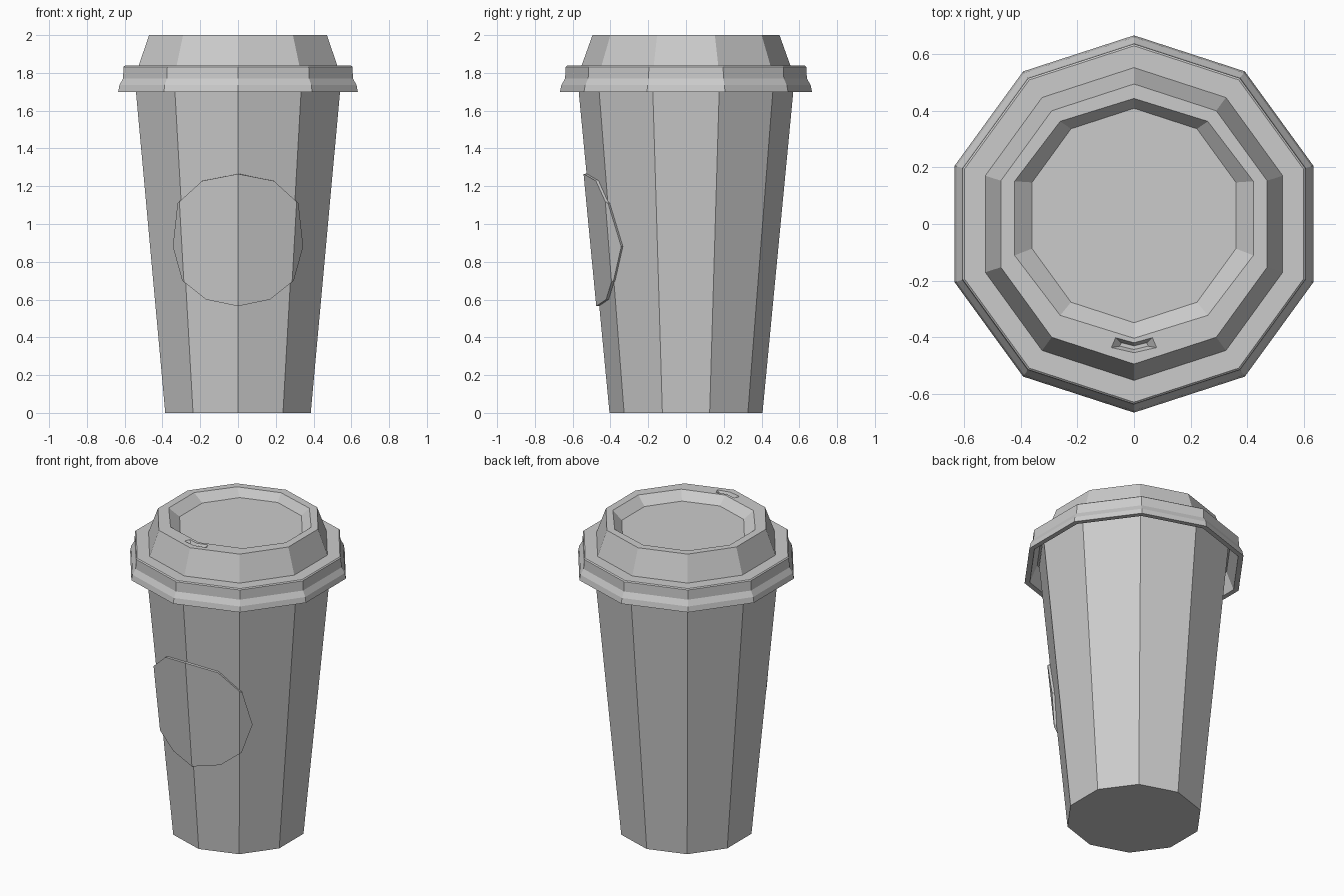
import bpy, bmesh, math
from mathutils import Vector

if "Cube" in bpy.data.objects:
    bpy.data.objects.remove(bpy.data.objects["Cube"])

SIDES = 10


def new_object(name, bm):
    mesh = bpy.data.meshes.new(name)
    bm.to_mesh(mesh)
    bm.free()
    ob = bpy.data.objects.new(name, mesh)
    bpy.context.collection.objects.link(ob)
    return ob


def stack_rings(rings):
    """Closed ten-sided solid from rings of (radius, z, y shift, y scale)."""
    bm = bmesh.new()
    loops = []
    for r, z, *rest in rings:
        cy, sy = rest if rest else (0, 1)
        loops.append([bm.verts.new((r * math.cos(a), cy + sy * r * math.sin(a), z))
                      for a in (math.radians(-90 + 36 * k) for k in range(SIDES))])
    for lo, hi in zip(loops, loops[1:]):
        for k in range(SIDES):
            n = (k + 1) % SIDES
            bm.faces.new((lo[k], lo[n], hi[n], hi[k]))
    bm.faces.new(loops[0][::-1])
    bm.faces.new(loops[-1])
    bmesh.ops.recalc_face_normals(bm, faces=bm.faces[:])
    return bm


# Tapered cup body
new_object("cup_body", stack_rings([(0.405, 0), (0.568, 1.7), (0.578, 1.8)]))

# Lid: hollow skirt, ledge, raised rim and off-centre recess
lid = new_object("lid", stack_rings([
    (0.59, 1.81), (0.635, 1.70), (0.667, 1.70), (0.66, 1.735), (0.64, 1.77),
    (0.637, 1.832), (0.63, 1.838), (0.553, 1.838), (0.495, 2.0),
    (0.444, 2.0, 0.02, 0.955), (0.379, 1.95, 0.03, 1.0)]))

# Sip hole: tapered pocket cut into the front of the rim
top = [(-0.08, -0.437), (0, -0.455), (0.08, -0.437), (0.065, -0.402), (0, -0.42), (-0.065, -0.402)]
low = [(-0.05, -0.432), (0, -0.444), (0.05, -0.432), (0.045, -0.42), (0, -0.431), (-0.045, -0.42)]
bm = bmesh.new()
layers = [[bm.verts.new((x, y, z)) for x, y in pts]
          for pts, z in ((low, 1.975), (top, 2.0), (top, 2.05))]
for a, b in zip(layers, layers[1:]):
    for k in range(6):
        n = (k + 1) % 6
        bm.faces.new((a[k], a[n], b[n], b[k]))
bm.faces.new(layers[0][::-1])
bm.faces.new(layers[-1])
bmesh.ops.recalc_face_normals(bm, faces=bm.faces[:])
cutter = new_object("sip_hole_cutter", bm)
cutter.hide_render = True
cutter.hide_viewport = True
cut = lid.modifiers.new("sip_hole", "BOOLEAN")
cut.operation = "DIFFERENCE"
cut.solver = "EXACT"
cut.object = cutter

# Raised round badge: slightly larger cup wall clipped to a rounded outline
half = [(0, 1.265), (0.19, 1.228), (0.32, 1.11), (0.345, 0.88), (0.295, 0.70), (0.17, 0.60), (0, 0.565)]
outline = half + [(-x, z) for x, z in half[-2:0:-1]]
bm = stack_rings([(0.421, 0), (0.584, 1.7)])
bm.normal_update()
bmesh.ops.delete(bm, geom=[f for f in bm.faces if f.normal.y > -0.2 or abs(f.normal.z) > 0.9],
                 context="FACES")
for (x0, z0), (x1, z1) in zip(outline, outline[1:] + outline[:1]):
    bmesh.ops.bisect_plane(bm, geom=bm.verts[:] + bm.edges[:] + bm.faces[:],
                           plane_co=Vector((x0, 0, z0)),
                           plane_no=Vector((z0 - z1, 0, x1 - x0)).normalized(),
                           clear_outer=True)
badge = new_object("front_badge", bm)
thick = badge.modifiers.new("thickness", "SOLIDIFY")
thick.thickness = 0.025
thick.offset = -1
